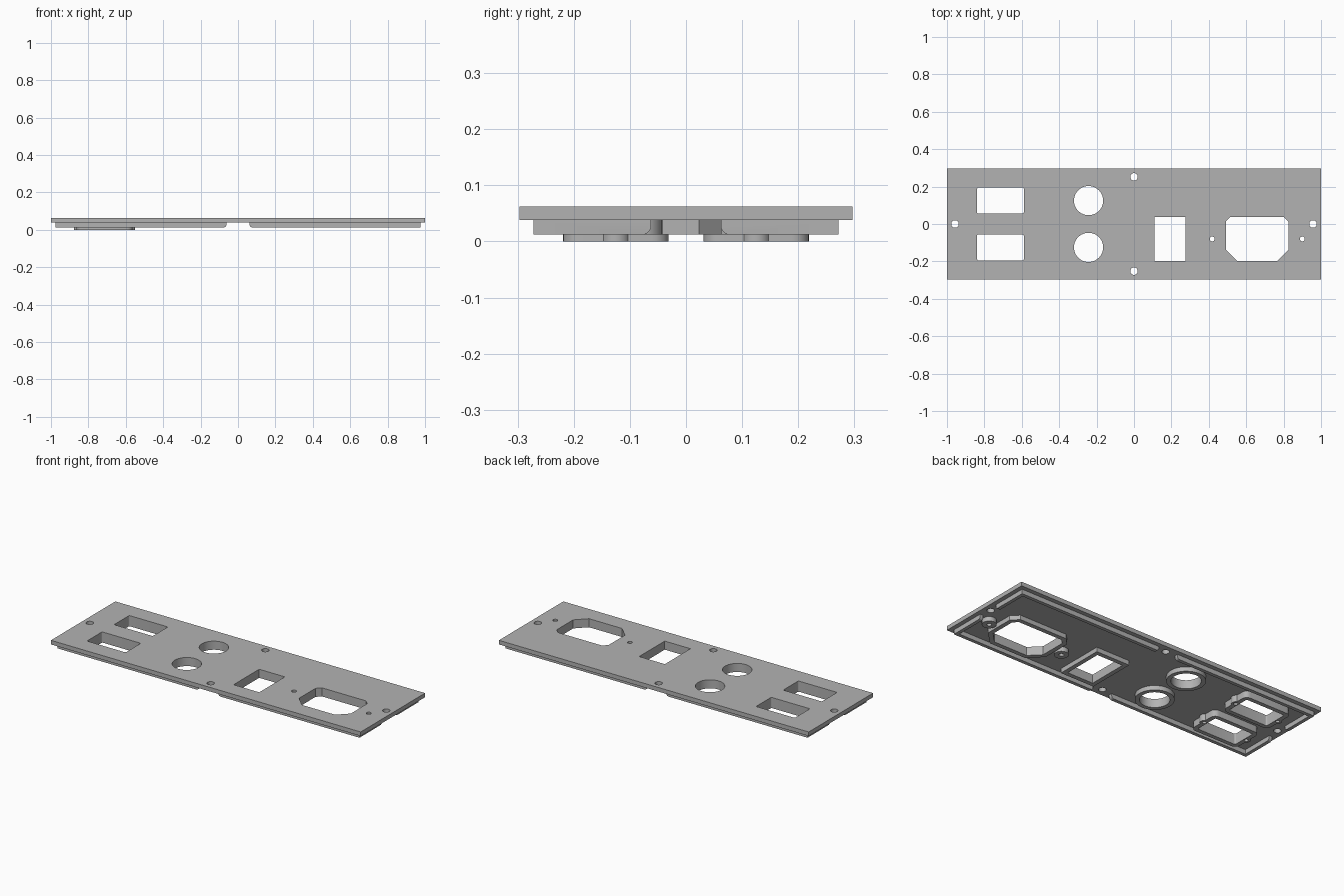
import bpy, bmesh
from math import sin, cos, radians

cube = bpy.data.objects.get("Cube")
if cube:
    bpy.data.objects.remove(cube, do_unlink=True)

grey = bpy.data.materials.new("panel grey")
grey.use_nodes = True
GREY = (0.45, 0.45, 0.45, 1)
grey.diffuse_color = GREY
grey.node_tree.nodes["Principled BSDF"].inputs["Base Color"].default_value = GREY

# Heights of the stepped underside
Z_SOCKET, Z_RIM, Z_PLATE, Z_TOP = 0.0, 0.012, 0.038, 0.062


def arc(cx, cy, r, start, end, steps):
    angles = [radians(start + (end - start) * i / steps) for i in range(steps + 1)]
    return [(cx + r * cos(a), cy + r * sin(a)) for a in angles]


def circle(cx, cy, r, steps=48):
    return arc(cx, cy, r, 0, 360, steps)[:-1]


def box(cx, cy, hx, hy, r=0):
    """Rectangle outline, with rounded corners when r is given."""
    pts = []
    for sx, sy, start in ((1, 1, 0), (-1, 1, 90), (-1, -1, 180), (1, -1, 270)):
        px, py = cx + sx * (hx - r), cy + sy * (hy - r)
        pts += arc(px, py, r, start, start + 90, 6) if r else [(px, py)]
    return pts


def inlet(grow):
    """Inlet outline: large cuts at the lower corners, small ones above."""
    cx, cy, hx, hy = 0.658, -0.08, 0.167 + grow, 0.118 + grow
    big, small = 0.06 + grow * 0.59, 0.025 + grow * 0.59
    half = [(hx, -hy + big), (hx, hy - small), (hx - small, hy)]
    right = [(hx - big, -hy)] + half
    left = [(-x, y) for x, y in reversed(right)]
    return [(cx + x, cy + y) for x, y in right + left]


def socket_collar(cx, cy):
    """Rounded collar outline with a screw lobe at each end."""
    hx, hy, r, lobe = 0.15, 0.094, 0.03, 0.138
    pts = arc(lobe, 0, 0.025, -60, 60, 10)
    pts += arc(hx - r, hy - r, r, 0, 90, 6)
    pts += arc(r - hx, hy - r, r, 90, 180, 6)
    pts += arc(-lobe, 0, 0.025, 120, 240, 10)
    pts += arc(r - hx, r - hy, r, 180, 270, 6)
    pts += arc(hx - r, r - hy, r, 270, 360, 6)
    return [(cx + x, cy + y) for x, y in pts]


def prism(name, loops, z0, z1, round_ends=False):
    """Extrude an outer loop, with the other loops as holes."""
    bm = bmesh.new()
    for loop in loops:
        vs = [bm.verts.new((x, y, z0)) for x, y in loop]
        for a, b in zip(vs, vs[1:] + vs[:1]):
            bm.edges.new((a, b))
    bmesh.ops.triangle_fill(bm, edges=bm.edges[:], use_beauty=True)
    out = bmesh.ops.extrude_face_region(bm, geom=bm.faces[:])
    top = [v for v in out["geom"] if isinstance(v, bmesh.types.BMVert)]
    bmesh.ops.translate(bm, verts=top, vec=(0, 0, z1 - z0))
    bmesh.ops.recalc_face_normals(bm, faces=bm.faces[:])
    if round_ends:
        ends = [e for e in bm.edges
                if all(v.co.z < z0 + 0.001 and min(abs(v.co.x), abs(v.co.y)) < 0.07
                       for v in e.verts)]
        bmesh.ops.bevel(bm, geom=ends, offset=0.016, segments=5,
                        profile=0.5, affect='EDGES')
    mesh = bpy.data.meshes.new(name)
    bm.to_mesh(mesh)
    bm.free()
    mesh.materials.append(grey)
    ob = bpy.data.objects.new(name, mesh)
    bpy.context.collection.objects.link(ob)
    bpy.ops.object.select_all(action='DESELECT')
    ob.select_set(True)
    bpy.context.view_layer.objects.active = ob
    bpy.ops.object.shade_smooth_by_angle(angle=radians(30))
    return ob


# Shared openings
rows = {"upper": 0.125, "lower": -0.125}
SOCKET_X, ROUND_X = -0.714, -0.243
sockets = {k: box(SOCKET_X, y, 0.125, 0.07, 0.008) for k, y in rows.items()}
rounds = {k: circle(ROUND_X, y, 0.078) for k, y in rows.items()}
switch = box(0.193, -0.08, 0.083, 0.118)
screws = {"inner": (0.418, -0.08), "outer": (0.9, -0.08)}
screw_holes = {k: circle(x, y, 0.013, 24) for k, (x, y) in screws.items()}
mounts = [circle(x, y, 0.02, 32)
          for x, y in ((-0.957, 0), (0.957, 0), (0, 0.252), (0, -0.252))]

# Face plate with every opening
prism("face_plate",
      [box(0, 0, 1, 0.297), *sockets.values(), *rounds.values(),
       switch, inlet(0), *screw_holes.values(), *mounts],
      Z_PLATE, Z_TOP)

# Locating rim: four corner pieces with gaps at the mounting holes
X, Y, T, GAP = 0.975, 0.272, 0.02, 0.062
corner = [(GAP, Y), (X, Y), (X, GAP), (X - T, GAP), (X - T, Y - T), (GAP, Y - T)]
for sx, side in ((1, "left"), (-1, "right")):
    for sy, end in ((1, "back"), (-1, "front")):
        prism(f"rim_{end}_{side}", [[(sx * x, sy * y) for x, y in corner]],
              Z_RIM, Z_PLATE, round_ends=True)

# Collars round the sockets and round openings
for row, y in rows.items():
    lobe_holes = [circle(SOCKET_X + s * 0.14, y, 0.011, 20) for s in (1, -1)]
    prism(f"socket_collar_{row}",
          [socket_collar(SOCKET_X, y), sockets[row], *lobe_holes],
          Z_SOCKET, Z_PLATE)
    prism(f"round_collar_{row}", [circle(ROUND_X, y, 0.102), rounds[row]],
          Z_RIM, Z_PLATE)

# Switch and inlet collars, inlet screw bosses
prism("switch_collar", [box(0.193, -0.08, 0.108, 0.143), switch], Z_RIM, Z_PLATE)
prism("inlet_collar", [inlet(0.025), inlet(0)], Z_RIM, Z_PLATE)
for place, (x, y) in screws.items():
    prism(f"screw_boss_{place}", [circle(x, y, 0.038, 32), screw_holes[place]],
          Z_RIM, Z_PLATE)
